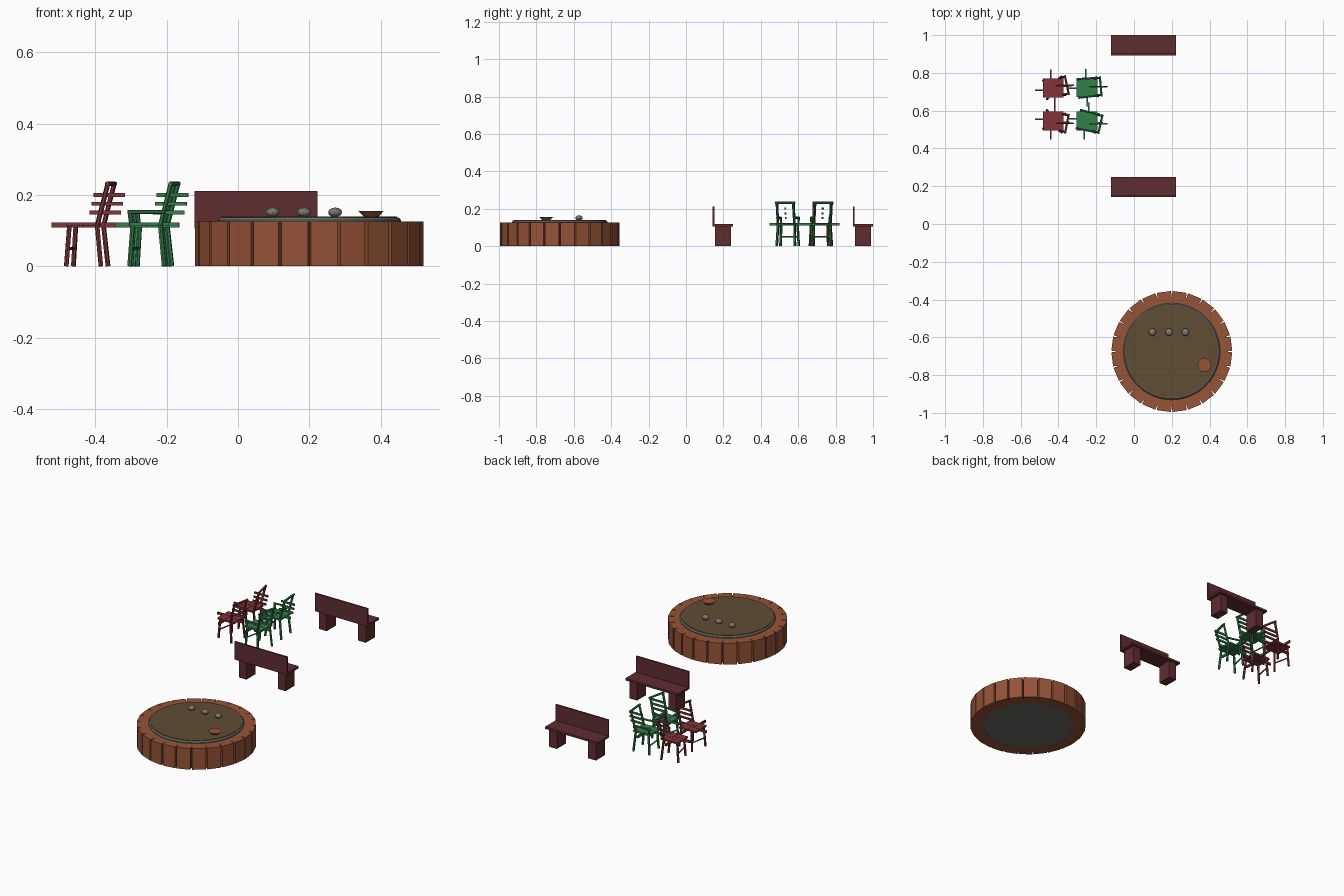
import bpy, bmesh, math
from mathutils import Vector, Matrix

if "Cube" in bpy.data.objects:
    bpy.data.objects.remove(bpy.data.objects["Cube"])


def material(name, r, g, b):
    lin = lambda c: ((c / 255 + 0.055) / 1.055) ** 2.4
    m = bpy.data.materials.new(name)
    m.diffuse_color = (lin(r), lin(g), lin(b), 1)
    m.use_nodes = True
    m.node_tree.nodes["Principled BSDF"].inputs["Base Color"].default_value = m.diffuse_color
    return m


BRICK = material("brick", 150, 83, 55)
METAL = material("grey_metal", 108, 108, 102)
EARTH = material("brown_earth", 96, 77, 52)
STONE = material("grey_stone", 125, 123, 116)
MAROON = material("maroon_wood", 96, 45, 48)
RED = material("red_wood", 130, 53, 56)
GREEN = material("green_wood", 52, 126, 74)


def finish(bm, name, mat):
    bmesh.ops.recalc_face_normals(bm, faces=bm.faces)
    me = bpy.data.meshes.new(name)
    bm.to_mesh(me)
    bm.free()
    me.materials.append(mat)
    ob = bpy.data.objects.new(name, me)
    bpy.context.collection.objects.link(ob)
    return ob


def add_box(bm, center, size, spin=0.0):
    mtx = (Matrix.Translation(center) @ Matrix.Rotation(spin, 4, 'Z')
           @ Matrix.Diagonal((*size, 1)))
    bmesh.ops.create_cube(bm, size=1, matrix=mtx)


def add_rod(bm, a, b, r=0.006, sides=6):
    a, b = Vector(a), Vector(b)
    rot = (b - a).to_track_quat('Z', 'Y').to_matrix().to_4x4()
    bmesh.ops.create_cone(bm, cap_ends=True, segments=sides, radius1=r, radius2=r,
                          depth=(b - a).length,
                          matrix=Matrix.Translation((a + b) / 2) @ rot)


def frustum(name, mat, x, y, z0, z1, r0, r1, sides):
    bm = bmesh.new()
    bmesh.ops.create_cone(bm, cap_ends=True, segments=sides, radius1=r0, radius2=r1,
                          depth=z1 - z0,
                          matrix=Matrix.Translation((x, y, (z0 + z1) / 2)))
    return finish(bm, name, mat)


# Round brick hearth: 24 blocks around a filled metal basin
PX, PY = 0.20, -0.675
bm = bmesh.new()
for i in range(24):
    a = math.radians(7.5 + 15 * i)
    add_box(bm, (PX + 0.283 * math.cos(a), PY + 0.283 * math.sin(a), 0.0625),
            (0.07, 0.075, 0.125), a)
finish(bm, "brick_ring", BRICK)
frustum("basin", METAL, PX, PY, 0.001, 0.130, 0.256, 0.256, 48)
frustum("basin_rim", METAL, PX, PY, 0.130, 0.137, 0.256, 0.250, 48)
frustum("earth_fill", EARTH, PX, PY, 0.132, 0.139, 0.246, 0.246, 48)

# Three stones and a shallow bowl on the hearth
for i, x in enumerate((0.097, 0.185, 0.272)):
    bm = bmesh.new()
    mtx = (Matrix.Translation((x, -0.572, 0.151)) @ Matrix.Rotation(i * 0.6, 4, 'Z')
           @ Matrix.Diagonal((1, 1, 0.68, 1)))
    bmesh.ops.create_icosphere(bm, subdivisions=2, radius=0.020, matrix=mtx)
    finish(bm, f"stone_{i + 1}", STONE)
frustum("bowl", BRICK, 0.373, -0.747, 0.138, 0.155, 0.020, 0.036, 20)

# Two benches facing +y
for n, y0 in enumerate((0.143, 0.893), 1):
    bm = bmesh.new()
    add_box(bm, (0.05, y0 + 0.054, 0.111), (0.345, 0.106, 0.012))
    finish(bm, f"bench_seat_{n}", MAROON)
    bm = bmesh.new()
    add_box(bm, (0.05, y0 + 0.004, 0.158), (0.345, 0.009, 0.106))
    finish(bm, f"bench_back_{n}", MAROON)
    bm = bmesh.new()
    for s in (-1, 1):
        add_box(bm, (0.05 + s * 0.128, y0 + 0.054, 0.053), (0.05, 0.085, 0.106))
    finish(bm, f"bench_legs_{n}", MAROON)


def chair(tag, mat, cx, cy, degrees, arms):
    """Chair facing -x, turned a little; u is forward, v is sideways."""
    t = math.radians(degrees)
    fwd = Vector((-math.cos(t), -math.sin(t), 0))
    side = Vector((-math.sin(t), math.cos(t), 0))
    P = lambda u, v, z: Vector((cx, cy, z)) + fwd * u + side * v

    # seat board
    bm = bmesh.new()
    add_box(bm, P(0, 0, 0.117), (0.11, 0.10, 0.010))
    finish(bm, tag + "_seat", mat)

    # crossing seat rails, kept square to the axes
    bm = bmesh.new()
    for u in (0.052, -0.040):
        add_box(bm, P(u, 0, 0.116), (0.09, 0.008, 0.014))
    for v in (-0.05, 0.05):
        add_box(bm, P(0.003, v, 0.116), (0.008, 0.10, 0.014))
    finish(bm, tag + "_seat_rails", mat)

    # legs, back posts, stretcher, top rail
    bm = bmesh.new()
    for s in (-1, 1):
        add_rod(bm, P(0.045, s * 0.050, 0), P(0.037, s * 0.045, 0.115), 0.0065)
        add_rod(bm, P(-0.054, s * 0.050, 0), P(-0.042, s * 0.045, 0.115), 0.0065)
        add_rod(bm, P(-0.042, s * 0.045, 0.112), P(-0.073, s * 0.045, 0.232), 0.0065)
    add_rod(bm, P(0.041, -0.047, 0.05), P(0.041, 0.047, 0.05), 0.004)
    finish(bm, tag + "_legs_and_posts", mat)
    bm = bmesh.new()
    add_rod(bm, P(-0.073, -0.053, 0.231), P(-0.073, 0.053, 0.231), 0.0065)
    finish(bm, tag + "_top_rail", mat)

    # back slats
    bm = bmesh.new()
    for u, z in ((-0.056, 0.150), (-0.062, 0.175), (-0.067, 0.200)):
        add_box(bm, P(u, 0, z), (0.088, 0.007, 0.011))
    finish(bm, tag + "_back_slats", mat)

    # arms
    if arms:
        bm = bmesh.new()
        for s in (-1, 1):
            add_rod(bm, P(0.040, s * 0.047, 0.112), P(0.045, s * 0.050, 0.153), 0.006)
            add_rod(bm, P(0.050, s * 0.050, 0.152), P(-0.056, s * 0.047, 0.152), 0.006)
        finish(bm, tag + "_arms", mat)


chair("red_chair_back", RED, -0.427, 0.720, 12, False)
chair("red_chair_front", RED, -0.427, 0.545, -11, False)
chair("green_chair_back", GREEN, -0.249, 0.722, 5, True)
chair("green_chair_front", GREEN, -0.249, 0.545, -13, True)

# Stand exactly on the floor
bpy.context.view_layer.update()
low = min(v.co.z for o in bpy.data.objects for v in o.data.vertices)
for o in bpy.data.objects:
    o.location.z -= low
